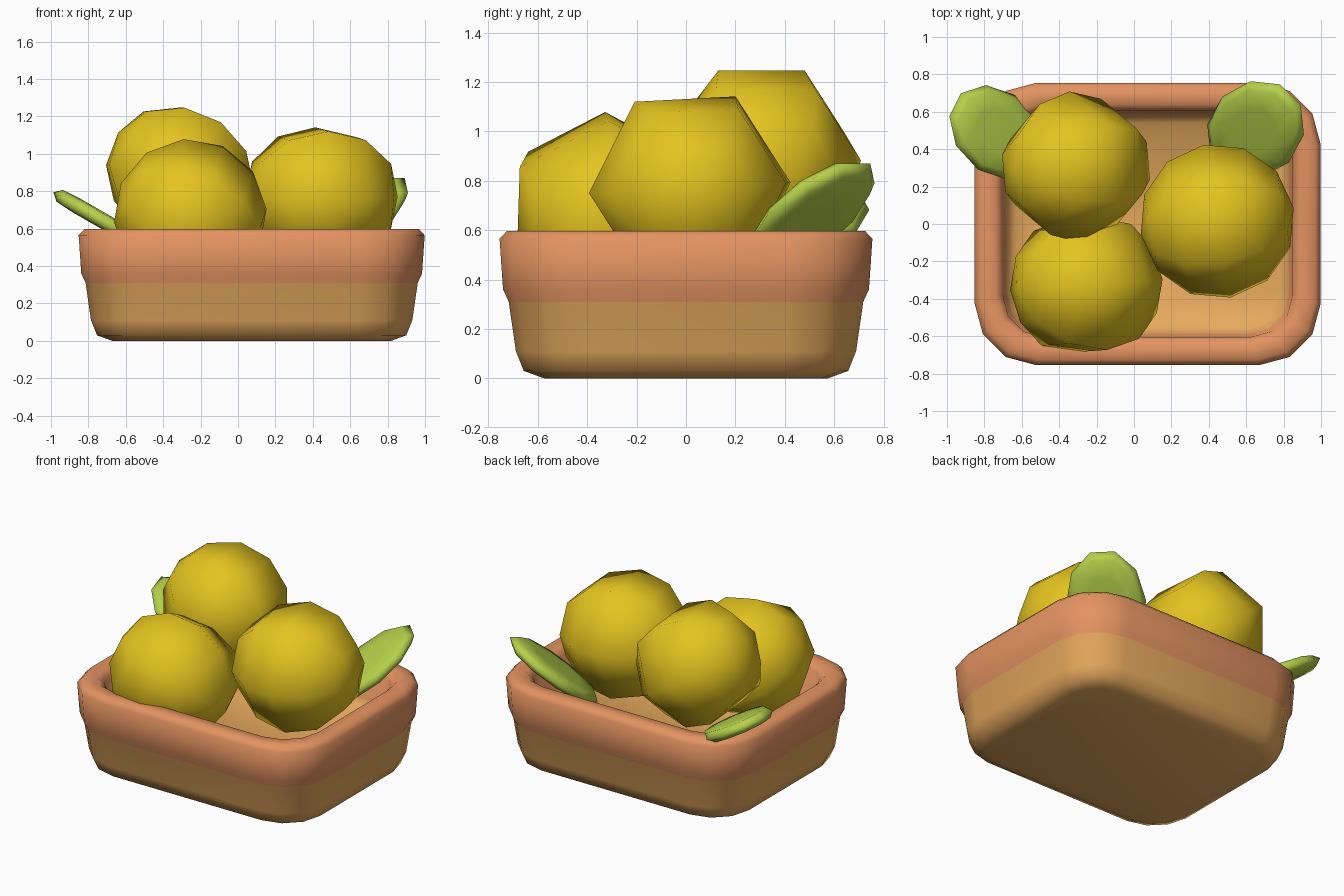
import bpy, bmesh, math
from mathutils import Matrix, Vector, Euler

if "Cube" in bpy.data.objects:
    bpy.data.objects.remove(bpy.data.objects["Cube"])


def material(name, rgb):
    m = bpy.data.materials.new(name)
    m.diffuse_color = (*rgb, 1)
    m.use_nodes = True
    m.node_tree.nodes["Principled BSDF"].inputs["Base Color"].default_value = m.diffuse_color
    return m


TERRACOTTA = material("terracotta", (0.78, 0.295, 0.12))
TAN = material("tan", (0.79, 0.395, 0.11))
YELLOW = material("lemon yellow", (0.78, 0.55, 0.014))
GREEN = material("leaf green", (0.47, 0.64, 0.07))


def finish(name, bm, mats):
    bmesh.ops.recalc_face_normals(bm, faces=bm.faces)
    for f in bm.faces:
        f.smooth = True
    me = bpy.data.meshes.new(name)
    bm.to_mesh(me)
    bm.free()
    for m in mats:
        me.materials.append(m)
    ob = bpy.data.objects.new(name, me)
    bpy.context.collection.objects.link(ob)
    return ob


# Tray: rounded rectangle rings following a wall profile of (inset, height)
CX, HX, HY = 0.073, 0.925, 0.755
PROFILE = [(0.18, 0), (0.098, 0.03), (0.066, 0.11), (0.037, 0.31),
           (0.014, 0.36), (0, 0.565), (0.03, 0.597), (0.115, 0.597),
           (0.15, 0.56), (0.168, 0.36), (0.215, 0.31)]


def ring(bm, inset, z):
    hx, hy, r = HX - inset, HY - inset, 0.33 - 0.7 * inset
    verts = []
    for q, (sx, sy) in enumerate([(1, 1), (-1, 1), (-1, -1), (1, -1)]):
        for i in range(4):
            a = math.radians(90 * q + 30 * i)
            verts.append(bm.verts.new((CX + sx * (hx - r) + r * math.cos(a),
                                       sy * (hy - r) + r * math.sin(a), z)))
    return verts


bm = bmesh.new()
rings = [ring(bm, *p) for p in PROFILE]
for k in range(len(rings) - 1):
    lo, hi = rings[k], rings[k + 1]
    upper = min(PROFILE[k][1], PROFILE[k + 1][1]) >= 0.31
    last = k == len(rings) - 2
    for i in range(16):
        j = (i + 1) % 16
        f = bm.faces.new((lo[i], lo[j], hi[j], hi[i]))
        f.material_index = 0 if upper and not last else 1
for loop in (rings[0], rings[-1]):
    bm.faces.new(loop).material_index = 1
finish("tray", bm, [TERRACOTTA, TAN])


# Lemons: six-sided low-poly balls lying on their sides (axis along x)
def lemon(name, centre, radius, spin, pitch, yaw):
    bm = bmesh.new()
    bmesh.ops.create_uvsphere(bm, u_segments=6, v_segments=6, radius=radius)
    lay = (Matrix.Translation(centre)
           @ Euler((0, math.radians(pitch), math.radians(yaw))).to_matrix().to_4x4()
           @ Matrix.Rotation(math.radians(spin), 4, 'X')
           @ Matrix.Rotation(math.radians(90), 4, 'Y'))
    bmesh.ops.transform(bm, matrix=lay, verts=bm.verts)
    finish(name, bm, [YELLOW])


# Spin 90 puts a flat side on top, spin 0 puts one at the front;
# the first mesh vertex decides which, so it is turned here by half a side
FLAT_TOP, FLAT_FRONT = 0, 30
lemon("front_left_lemon", (-0.255, -0.325, 0.67), 0.41, FLAT_FRONT, 25, 4)
lemon("back_left_lemon", (-0.31, 0.305, 0.882), 0.405, FLAT_TOP, 35, 5)
lemon("right_lemon", (0.445, 0.015, 0.772), 0.415, FLAT_TOP + 3, 0, 10)


# Leaves: puffed discs placed by their normal and long direction
def leaf(name, centre, normal, along, length, width):
    n = Vector(normal).normalized()
    d = Vector(along)
    d = (d - n * d.dot(n)).normalized()
    w = n.cross(d)
    basis = Matrix((d, w, n)).transposed().to_4x4()
    bm = bmesh.new()
    bmesh.ops.create_uvsphere(bm, u_segments=10, v_segments=6, radius=1)
    for v in bm.verts:
        v.co.z = max(-1, min(1, v.co.z * 1.7))
    bmesh.ops.transform(bm, verts=bm.verts,
                        matrix=Matrix.Translation(centre) @ basis
                        @ Matrix.Diagonal((length, width, 0.042, 1)))
    finish(name, bm, [GREEN])


leaf("left_leaf", (-0.735, 0.49, 0.65), (0.5, 0, 0.87),
     (-0.75, 0.5, 0.43), 0.31, 0.23)
leaf("right_leaf", (0.65, 0.505, 0.66), (-0.44, -0.44, 0.78),
     (1, 1, 1.1), 0.355, 0.25)
